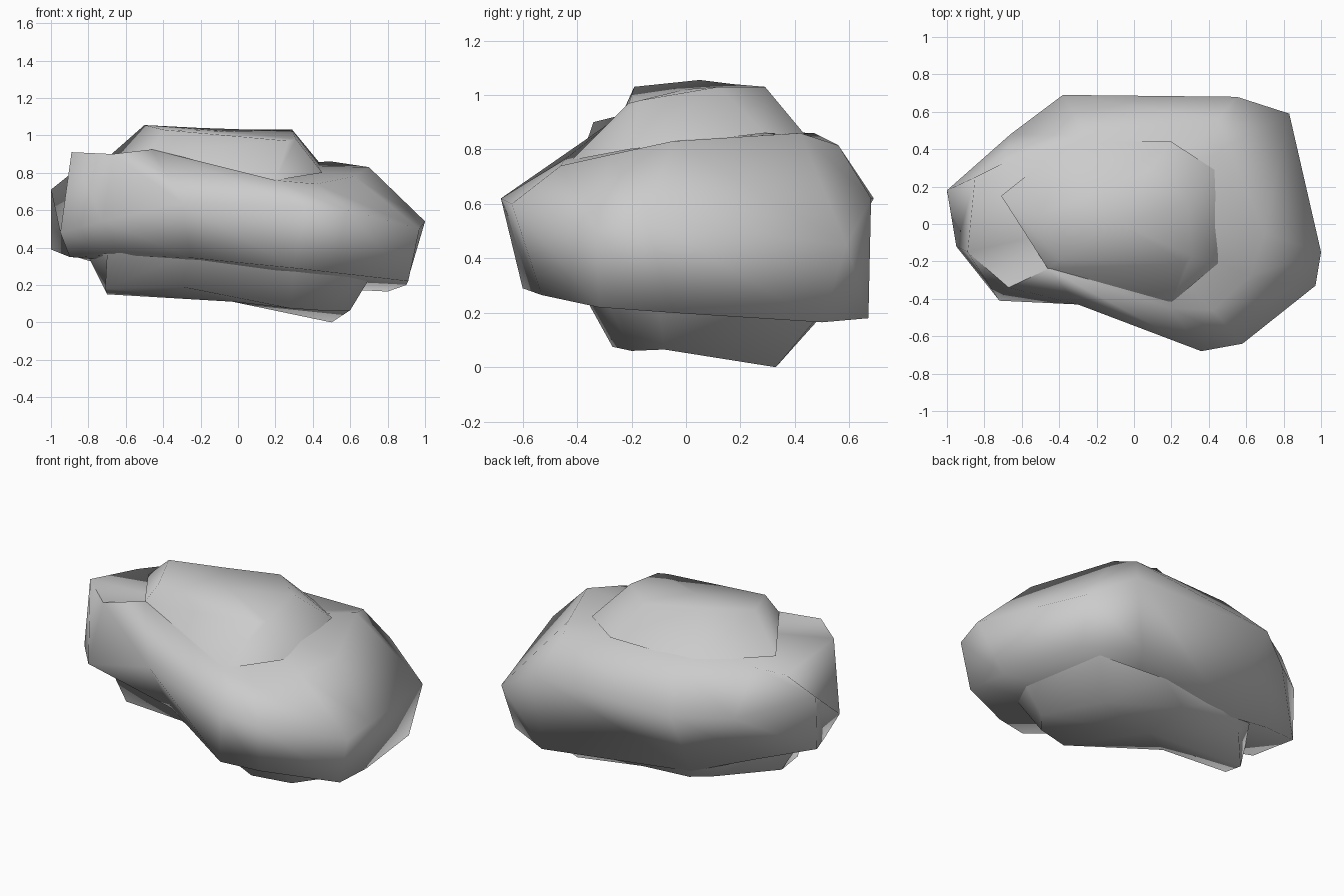
import bpy
import bmesh
from math import radians

cube = bpy.data.objects.get("Cube")
if cube:
    bpy.data.objects.remove(cube, do_unlink=True)

# One plain stone colour
stone = bpy.data.materials.new("stone_grey")
stone.use_nodes = True
colour = (0.6, 0.6, 0.6, 1)
stone.diffuse_color = colour
stone.node_tree.nodes["Principled BSDF"].inputs["Base Color"].default_value = colour


def loft_stone(name, rings, smooth_angle=75):
    """Bridge matching rings, listed bottom to top, and close both ends."""
    bm = bmesh.new()
    loops = [[bm.verts.new(point) for point in ring] for ring in rings]
    for lower, upper in zip(loops, loops[1:]):
        count = len(lower)
        for i in range(count):
            j = (i + 1) % count
            bm.faces.new((lower[i], lower[j], upper[j], upper[i]))
    caps = [bm.faces.new(loops[0]), bm.faces.new(loops[-1])]
    bmesh.ops.poke(bm, faces=caps)
    bmesh.ops.recalc_face_normals(bm, faces=bm.faces[:])
    mesh = bpy.data.meshes.new(name)
    bm.to_mesh(mesh)
    bm.free()
    mesh.materials.append(stone)
    obj = bpy.data.objects.new(name, mesh)
    bpy.context.collection.objects.link(obj)
    bpy.ops.object.select_all(action="DESELECT")
    obj.select_set(True)
    bpy.context.view_layer.objects.active = obj
    bpy.ops.object.shade_smooth_by_angle(angle=radians(smooth_angle))


# Broad main boulder: underside, widest outline and shoulder
underside = [
    (.9, -.05, .2), (.91, -.32, .22), (.52, -.53, .265), (.3, -.6, .29),
    (-.25, -.28, .345), (-.64, -.17, .36), (-.9, -.05, .35), (-1, .17, .39),
    (-.7, .3, .3), (-.33, .43, .175), (.5, .67, .18), (.8, .5, .165),
]
outline = [
    (1, -.15, .54), (.97, -.33, .5), (.58, -.64, .6), (.36, -.68, .62),
    (-.3, -.43, .64), (-.72, -.41, .54), (-.95, -.12, .48), (-1, .18, .71),
    (-.66, .48, .6), (-.38, .69, .62), (.55, .68, .62), (.83, .59, .45),
]
shoulder = [
    (.7, -.05, .83), (.62, -.28, .78), (.42, -.46, .74), (.2, -.45, .76),
    (-.46, -.24, .925), (-.67, -.34, .9), (-.89, -.15, .91), (-.85, .25, .83),
    (-.69, .33, .865), (-.25, .47, .86), (.45, .56, .815), (.5, .42, .86),
]
loft_stone("main_boulder", [underside, outline, shoulder], 85)

# Flat topped lump sitting on the boulder
lump_base = [
    (.45, -.21, .8), (.43, .29, .86), (.2, .44, .85), (-.35, .44, .85),
    (-.71, .15, .87), (-.46, -.24, .92), (.2, -.42, .76),
]
lump_top = [
    (.31, -.17, .98), (.29, .12, 1.03), (.08, .29, 1.03), (-.21, .17, 1.04),
    (-.5, .05, 1.055), (-.4, -.19, 1.03), (.27, -.21, .97),
]
loft_stone("top_lump", [lump_base, lump_top])

# Undercut slab below the boulder
slab_rim = [
    (.7, -.1, .23), (.6, -.3, .26), (.3, -.4, .31), (-.25, -.25, .37),
    (-.7, -.18, .37), (-.8, 0, .35), (-.55, .34, .27), (-.2, .46, .2),
    (.2, .5, .19), (.65, .48, .18),
]
slab_foot = [
    (.6, -.08, .065), (.5, -.2, .06), (.28, -.27, .075), (-.3, -.11, .19),
    (-.71, -.06, .18), (-.7, .08, .15), (-.45, .36, .15), (-.33, .44, .145),
    (0, .42, .115), (.5, .33, 0),
]
loft_stone("base_slab", [slab_rim, slab_foot])
